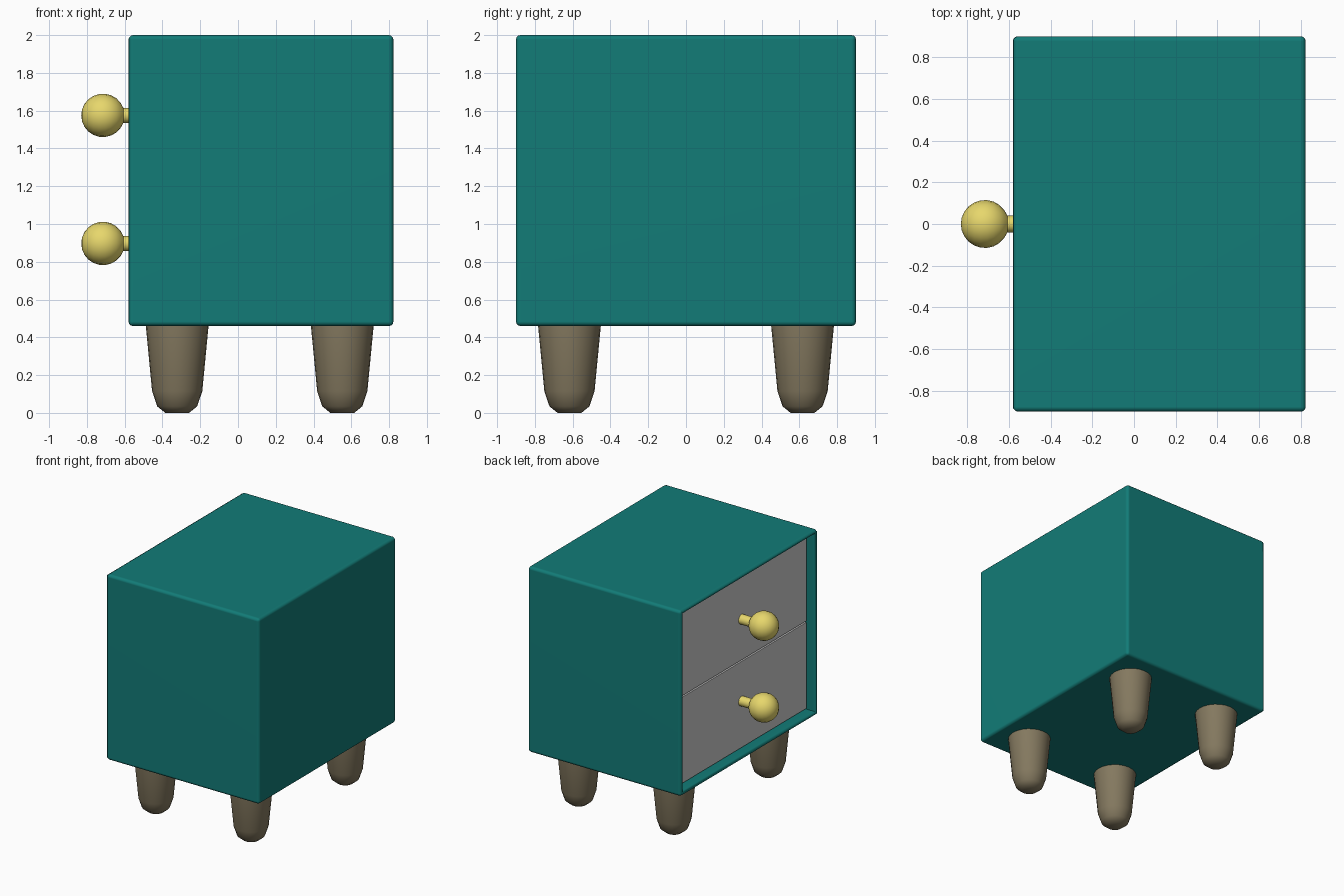
import bpy, bmesh, math
from mathutils import Matrix, Vector

if "Cube" in bpy.data.objects:
    bpy.data.objects.remove(bpy.data.objects["Cube"])

def material(name, rgb):
    m = bpy.data.materials.new(name)
    m.diffuse_color = (*rgb, 1)
    m.use_nodes = True
    m.node_tree.nodes["Principled BSDF"].inputs["Base Color"].default_value = m.diffuse_color
    return m

teal = material("teal_paint", (0.006, 0.2, 0.185))
brass = material("brass", (0.8, 0.68, 0.15))
wood = material("wood", (0.23, 0.19, 0.115))

def finish(bm, name, mat=None, smooth=True):
    bmesh.ops.recalc_face_normals(bm, faces=bm.faces)
    me = bpy.data.meshes.new(name)
    bm.to_mesh(me)
    bm.free()
    if mat:
        me.materials.append(mat)
    ob = bpy.data.objects.new(name, me)
    bpy.context.collection.objects.link(ob)
    if smooth:
        bpy.ops.object.select_all(action='DESELECT')
        ob.select_set(True)
        bpy.context.view_layer.objects.active = ob
        bpy.ops.object.shade_smooth_by_angle(angle=math.radians(40))
    return ob

def box(lo, hi):
    lo, hi = Vector(lo), Vector(hi)
    bm = bmesh.new()
    bmesh.ops.create_cube(bm, size=1, matrix=Matrix.Translation((lo + hi) / 2)
                          @ Matrix.Diagonal((*(hi - lo), 1)))
    return bm

def lathe(name, profile, origin, rot, mat, segments):
    """Spin (radius, height) points round z, then rotate and place."""
    bm = bmesh.new()
    rings = []
    for r, h in profile:
        n = 1 if r == 0 else segments
        rings.append([bm.verts.new((r * math.cos(2 * math.pi * i / segments),
                                    r * math.sin(2 * math.pi * i / segments), h))
                      for i in range(n)])
    for a, b in zip(rings, rings[1:]):
        for i in range(segments):
            j = (i + 1) % segments
            quad = [a[i % len(a)], a[j % len(a)], b[j % len(b)], b[i % len(b)]]
            bm.faces.new(list(dict.fromkeys(quad)))
    for ring in (rings[0], rings[-1]):
        if len(ring) > 2:
            bm.faces.new(ring)
    bm.transform(Matrix.Translation(origin) @ rot)
    return finish(bm, name, mat)

# Cabinet: rounded box with a recess in the -x side
X0, X1, Y, Z0, Z1 = -0.58, 0.823, 0.9, 0.46, 2.0
LIP, DEPTH = 0.05, 0.07
bm = box((X0, -Y, Z0), (X1, Y, Z1))
side = min(bm.faces, key=lambda f: f.calc_center_median().x)
bmesh.ops.inset_region(bm, faces=[side], thickness=LIP)
pushed = bmesh.ops.extrude_discrete_faces(bm, faces=[side])["faces"][0]
bmesh.ops.translate(bm, verts=pushed.verts, vec=(DEPTH + 0.04, 0, 0))
keep = set(pushed.edges)
rim = [e for e in bm.edges if e not in keep and len(e.link_faces) == 2
       and e.calc_face_angle(0) > 0.5
       and not (e.verts[0] in pushed.verts or e.verts[1] in pushed.verts)]
bmesh.ops.bevel(bm, geom=rim, offset=0.024, segments=3, profile=0.5, affect='EDGES')
cabinet = finish(bm, "cabinet", teal)
cabinet.modifiers.new("shading", 'WEIGHTED_NORMAL').keep_sharp = True

# Two drawer fronts with a thin gap, each with a ball knob
face_x = X0 + DEPTH
mid = (Z0 + Z1) / 2
gap = 0.006
to_minus_x = Matrix.Rotation(-math.pi / 2, 4, 'Y')
R = 0.115
stem_r = 0.04
a0 = math.asin(stem_r / R)
ball = [(R * math.sin(a), -R * math.cos(a))
        for a in [a0 + (math.pi - a0) * i / 10 for i in range(10)]] + [(0, R)]
for label, zlo, zhi, zk in (("lower", Z0 + LIP, mid - gap, 0.897),
                            ("upper", mid + gap, Z1 - LIP, 1.575)):
    finish(box((face_x, -Y + LIP, zlo), (face_x + 0.03, Y - LIP, zhi)),
           label + "_drawer_front", smooth=False)
    lathe(label + "_knob", [(stem_r, -0.715 - face_x - 0.01)] + ball,
          (-0.715, 0, zk), to_minus_x, brass, 20)

# Four tapered legs with rounded feet
leg = [(0.063, 0), (0.106, 0.035), (0.133, 0.115), (0.166, 0.46), (0.166, 0.47)]
for xn, x in (("left", -0.322), ("right", 0.552)):
    for yn, y in (("front", -0.617), ("back", 0.617)):
        lathe(f"{yn}_{xn}_leg", leg, (x, y, 0), Matrix.Identity(4), wood, 24)
